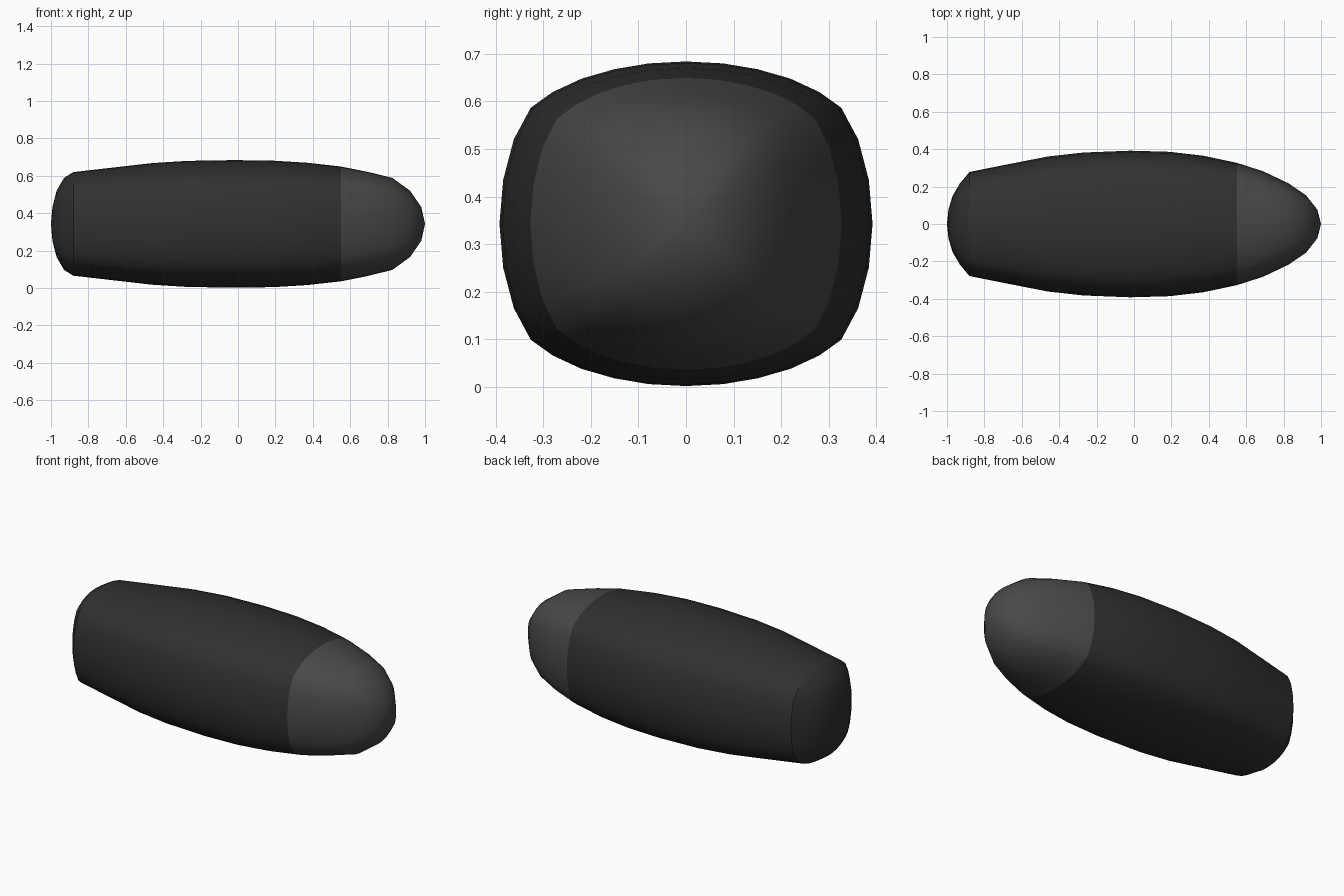
import bpy, bmesh, math

if "Cube" in bpy.data.objects:
    bpy.data.objects.remove(bpy.data.objects["Cube"])

CZ = 0.343  # height of the long axis

# Quarter cross-section (unit half-width, unit half-height), from top to side
QUARTER = [(0, 1), (.2, .988), (.385, .952), (.56, .894), (.714, .812),
           (.832, .715), (.923, .52), (.98, .27), (1, 0)]
right = QUARTER + [(y, -z) for y, z in reversed(QUARTER[:-1])]
SECTION = right + [(-y, z) for y, z in reversed(right[1:-1])]


def material(name, v):
    m = bpy.data.materials.new(name)
    m.diffuse_color = (v, v, v, 1)
    m.use_nodes = True
    m.node_tree.nodes["Principled BSDF"].inputs["Base Color"].default_value = m.diffuse_color
    return m


def loft(name, stations, mat, tip=None):
    """Skin rings given as (x, half-width, half-height); optional closing tip."""
    bm = bmesh.new()
    rings = [[bm.verts.new((x, y * w, CZ + z * h)) for y, z in SECTION]
             for x, w, h in stations]
    n = len(SECTION)
    for a, b in zip(rings, rings[1:]):
        for i in range(n):
            j = (i + 1) % n
            bm.faces.new((a[i], a[j], b[j], b[i]))
    if tip is not None:
        t = bm.verts.new((tip, 0, CZ))
        for i in range(n):
            bm.faces.new((rings[-1][i], rings[-1][(i + 1) % n], t))
    bmesh.ops.recalc_face_normals(bm, faces=bm.faces)
    # make sure the skin faces away from the axis
    f = bm.faces[0]
    c = f.calc_center_median()
    if f.normal.y * c.y + f.normal.z * (c.z - CZ) < 0:
        bmesh.ops.reverse_faces(bm, faces=bm.faces)
    for f in bm.faces:
        f.smooth = True
    me = bpy.data.meshes.new(name)
    bm.to_mesh(me)
    bm.free()
    me.materials.append(mat)
    ob = bpy.data.objects.new(name, me)
    bpy.context.collection.objects.link(ob)
    return ob


dark = material("dark_shell", 0.03)
grey = material("nose_grey", 0.065)

# Main barrel
loft("body", [(-.88, .278, .277), (-.67, .32, .301), (-.46, .361, .325),
              (-.27, .382, .337), (-.02, .392, .341), (.19, .386, .338),
              (.37, .365, .327), (.55, .327, .307)], dark)

# Rounded nose
loft("nose_cap", [(.55, .327, .307), (.69, .282, .279), (.825, .218, .246),
                  (.92, .153, .177), (.98, .077, .09)], grey, 1.0)

# Blunt rear end
loft("rear_cap", [(-.88, .278, .277), (-.93, .218, .246),
                  (-.97, .15, .177), (-.992, .077, .09)], dark, -1.0)
